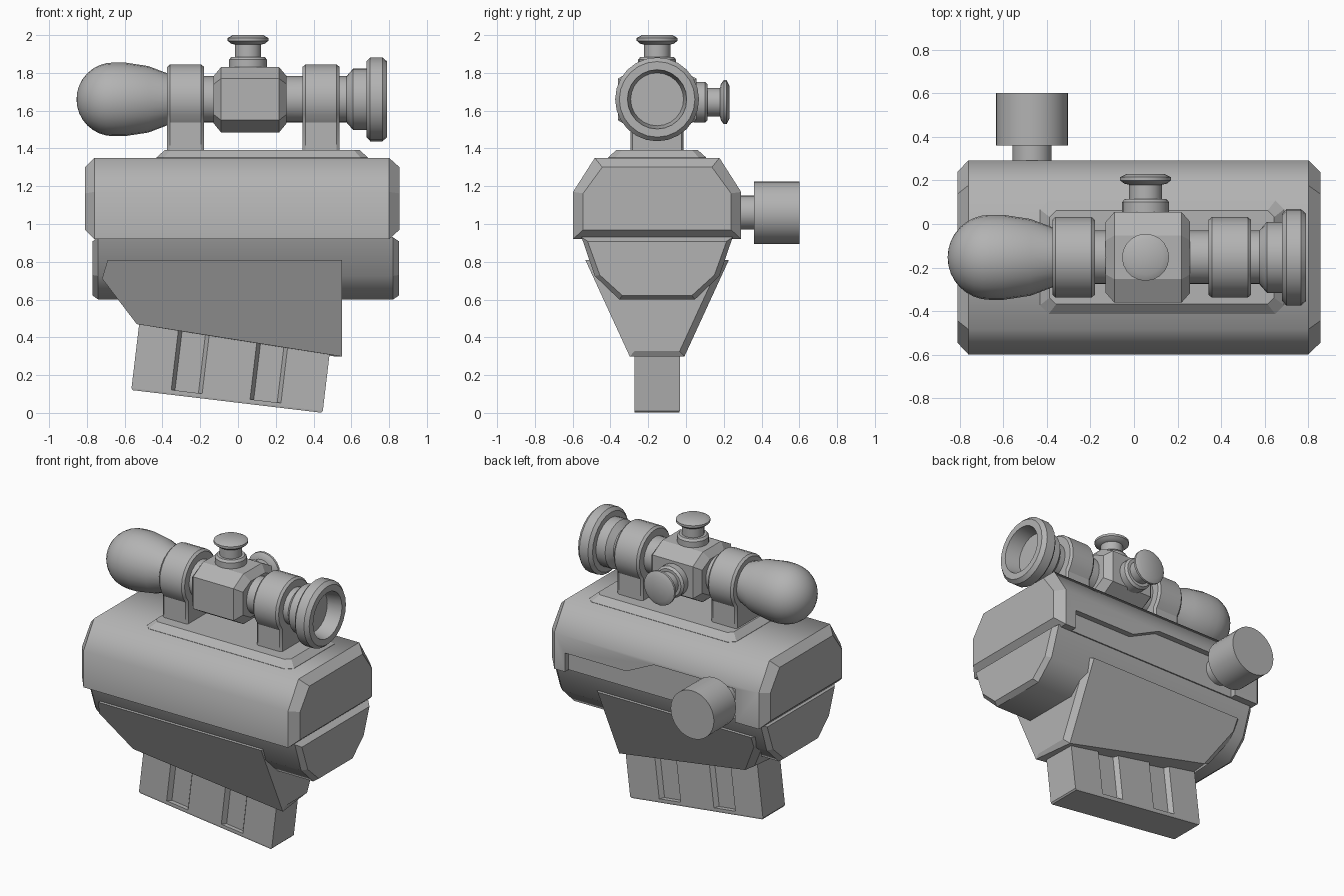
import bpy, bmesh
from math import sin, cos, pi, radians
from mathutils import Matrix, Vector

cube = bpy.data.objects.get("Cube")
if cube:
    bpy.data.objects.remove(cube)

CY = -0.153      # middle plane of the body
AXIS = 1.66      # height of the sight axis

grey = bpy.data.materials.new("plain grey")
grey.use_nodes = True
grey.diffuse_color = (0.45, 0.45, 0.45, 1)
grey.node_tree.nodes["Principled BSDF"].inputs["Base Color"].default_value = (0.45, 0.45, 0.45, 1)


def finish(name, bm, angle=None, matrix=None):
    """Turn a bmesh into a named object."""
    bmesh.ops.remove_doubles(bm, verts=bm.verts, dist=1e-5)
    bmesh.ops.recalc_face_normals(bm, faces=bm.faces)
    if matrix:
        bm.transform(matrix)
    mesh = bpy.data.meshes.new(name)
    bm.to_mesh(mesh)
    bm.free()
    mesh.materials.append(grey)
    obj = bpy.data.objects.new(name, mesh)
    bpy.context.collection.objects.link(obj)
    if angle:
        bpy.ops.object.select_all(action='DESELECT')
        obj.select_set(True)
        bpy.context.view_layer.objects.active = obj
        bpy.ops.object.shade_smooth_by_angle(angle=radians(angle))
    return obj


def skin(sections):
    """Skin closed sections of equal point count and cap both ends."""
    bm = bmesh.new()
    rows = [[bm.verts.new(p) for p in s] for s in sections]
    n = len(rows[0])
    for a, b in zip(rows, rows[1:]):
        for i in range(n):
            j = (i + 1) % n
            bm.faces.new((a[i], a[j], b[j], b[i]))
    bm.faces.new(rows[0])
    bm.faces.new(rows[-1])
    return bm


def lathe(name, profile, place, turn=None, sides=24):
    """Turn a (height, radius) profile around z, then rotate and place it."""
    rings = [[(max(r, 1e-4) * cos(2 * pi * i / sides), max(r, 1e-4) * sin(2 * pi * i / sides), h)
              for i in range(sides)] for h, r in profile]
    m = Matrix.Translation(place) @ (turn or Matrix())
    return finish(name, skin(rings), 32, m)


def along_x(outline, stations, mid_z):
    """Sections along x; each station is (x, y scale, z scale)."""
    return [[(x, CY + y * sy, mid_z + (z - mid_z) * sz) for y, z in outline]
            for x, sy, sz in stations]


def mirrored(half):
    return half + [(-y, z) for y, z in reversed(half)]


def soften_long_edges(obj):
    """Smooth the shoulders that run lengthwise, keep all other edges sharp."""
    bm = bmesh.new()
    bm.from_mesh(obj.data)
    for f in bm.faces:
        f.smooth = True
    for e in bm.edges:
        d = (e.verts[0].co - e.verts[1].co).normalized()
        e.smooth = abs(d.x) > 0.95 and e.calc_face_angle(3) < radians(62)
    bm.to_mesh(obj.data)
    bm.free()


to_x = Matrix.Rotation(pi / 2, 4, 'Y')
to_y = Matrix.Rotation(-pi / 2, 4, 'X')

# Upper body with chamfered ends
upper = mirrored([(0.445, 0.92), (0.445, 1.17), (0.33, 1.35)])
upper_body = finish("upper_body", skin(along_x(
    upper, [(-0.81, 0.88, 0.77), (-0.76, 1, 1), (0.8, 1, 1), (0.855, 0.88, 0.77)], 1.135)))

# Stepped slot along the back side, open at the bottom
slot = [(0.72, 0.85), (0.72, 1.05), (0.25, 1.05), (0.04, 1.15), (-0.58, 1.15), (-0.58, 0.85)]
cutter = finish("slot_cutter", skin([[(x, y, z) for x, z in slot] for y in (0.252, 0.45)]))
cutter.hide_render = True
cut = upper_body.modifiers.new("slot", 'BOOLEAN')
cut.operation = 'DIFFERENCE'
cut.object = cutter
cut.solver = 'EXACT'
bpy.context.view_layer.objects.active = upper_body
bpy.ops.object.modifier_apply(modifier=cut.name)
bpy.data.objects.remove(cutter)
soften_long_edges(upper_body)

# Lower body
lower = mirrored([(0.2, 0.6), (0.33, 0.725), (0.4, 0.93)])
lower_body = finish("lower_body", skin(along_x(
    lower, [(-0.77, 0.92, 0.87), (-0.74, 1, 1), (0.82, 1, 1), (0.852, 0.92, 0.87)], 0.765)))
soften_long_edges(lower_body)

# Tapered magazine housing with chamfered ends
side = [(-0.69, 0.81), (-0.685, 0.72), (-0.545, 0.495), (0.55, 0.292), (0.55, 0.81)]
bm = skin([[(x, CY + s * (0.38 - 0.46 * (0.81 - z)), z) for x, z in side] for s in (-1, 1)])
bm.normal_update()
ends = {e for f in bm.faces if abs(f.normal.x) > 0.75 for e in f.edges
        if max(v.co.z for v in e.verts) < 0.8 or abs(e.verts[0].co.z - e.verts[1].co.z) > 0.01}
bmesh.ops.bevel(bm, geom=list(ends), offset=0.035, segments=1, affect='EDGES')
finish("magazine_housing", bm)

# Tilted magazine with two ribs of recess on each side
tilt = Matrix.Translation((-0.565, CY, 0.121)) @ Matrix.Rotation(radians(6.8), 4, 'Y')
half = [(0, 0.12)]
for start in (0.21, 0.63):
    half += [(start, 0.12), (start + 0.02, 0.09), (start + 0.145, 0.09), (start + 0.165, 0.12)]
half.append((1.02, 0.12))
plan = half + [(u, -y) for u, y in reversed(half)]
finish("magazine", skin([[(u, y, v) for u, y in plan] for v in (0.025, 0.42)]), matrix=tilt)
base = [(0, 0.12), (1.02, 0.12), (1.02, -0.12), (0, -0.12)]
finish("magazine_base", skin([[(0.51 + (u - 0.51) * k, y * k, v) for u, y in base]
                              for v, k in ((0, 0.985), (0.01, 1), (0.026, 1))]), matrix=tilt)

# Sight base plate with cut corners
def plate(hx, hy, c, z):
    quarter = [(hx, hy - c), (hx - c, hy)]
    pts = quarter + [(-x, y) for x, y in reversed(quarter)]
    pts += [(-x, -y) for x, y in pts]
    return [(0.128 + x, CY + y, z) for x, y in pts]


finish("sight_base_plate", skin([plate(0.56, 0.26, 0.04, 1.34), plate(0.56, 0.26, 0.04, 1.352),
                                 plate(0.515, 0.215, 0.03, 1.392)]))

# Sight tube: domed front, hollow rear flange with a recessed lens
dome = [(-0.66 - 0.195 * cos(a * pi / 16), 0.195 * sin(a * pi / 16)) for a in range(9)]
tube = dome + [(-0.6, 0.195), (-0.475, 0.176), (-0.375, 0.138), (-0.3, 0.123), (0.575, 0.123),
               (0.61, 0.163), (0.68, 0.163), (0.68, 0.2), (0.7, 0.222), (0.765, 0.222),
               (0.79, 0.2), (0.79, 0.157), (0.69, 0.14), (0.69, 0)]
lathe("sight_tube", tube, (0, CY, AXIS), to_x)

# Two ring mounts standing on the plate
arc = [radians(-41 + 262 * i / 18) for i in range(19)]
mount = [(0.185 * cos(a), AXIS + 0.185 * sin(a)) for a in arc]
mount = [(0.14, 1.36)] + mount + [(-0.14, 1.36)]
for name, x in (("front_ring_mount", -0.375), ("rear_ring_mount", 0.342)):
    stations = [(x, 0.93, 0.93), (x + 0.015, 1, 1), (x + 0.18, 1, 1), (x + 0.195, 0.93, 0.93)]
    finish(name, skin(along_x(mount, stations, AXIS)), 32)

# Faceted turret housing
block = mirrored([(0.1, AXIS - 0.175), (0.208, AXIS - 0.11), (0.208, AXIS + 0.11), (0.1, AXIS + 0.17)])
finish("turret_housing", skin(along_x(
    block, [(-0.13, 0.78, 0.72), (-0.09, 1, 1), (0.218, 1, 1), (0.258, 0.78, 0.72)], AXIS)))

# Adjustment turrets on the top and the back
turret = [(-0.02, 0.1), (0.04, 0.1), (0.055, 0.088), (0.055, 0.07), (0.12, 0.07), (0.125, 0.09),
          (0.14, 0.108), (0.155, 0.108), (0.17, 0.08), (0.17, 0)]
lathe("top_turret", turret, (0.053, CY, 1.83), sides=20)
lathe("side_turret", [(h, r * 1.08) for h, r in turret], (0.053, 0.06, 1.645), to_y, 20)

# Round knob on a short stem
lathe("side_knob", [(0, 0), (0, 0.09), (0.12, 0.09), (0.12, 0.165), (0.36, 0.165), (0.36, 0)],
      (-0.468, 0.24, 1.06), to_y, 32)
